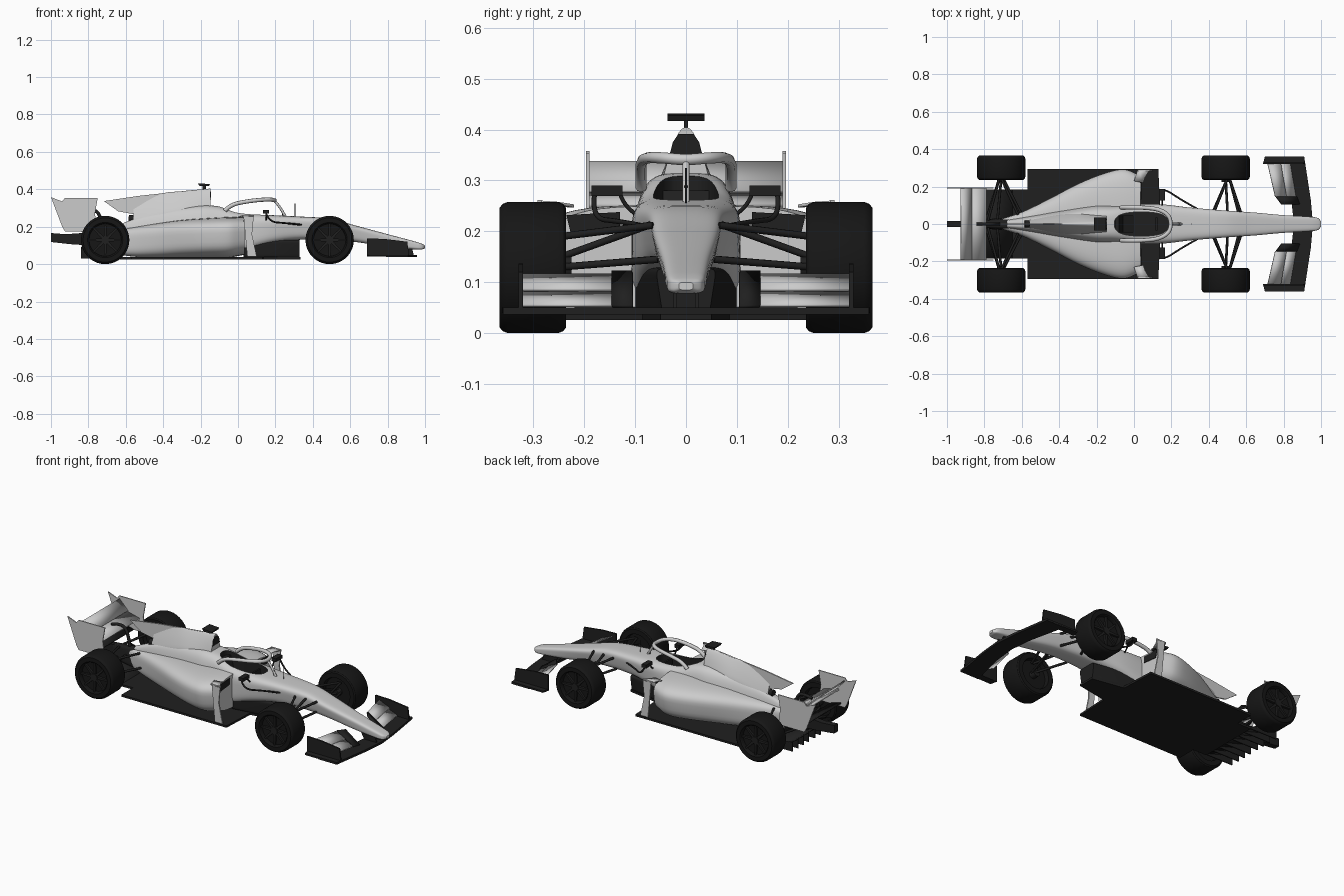
import bpy, bmesh, math
from mathutils import Vector

if "Cube" in bpy.data.objects:
    bpy.data.objects.remove(bpy.data.objects["Cube"])


def mat(name, c):
    m = bpy.data.materials.new(name)
    m.diffuse_color = (c, c, c, 1)
    m.use_nodes = True
    m.node_tree.nodes["Principled BSDF"].inputs["Base Color"].default_value = m.diffuse_color
    return m


PALE, DARK, TYRE = mat("pale", 0.62), mat("dark", 0.014), mat("tyre", 0.008)


def finish(name, bm, m, mirror=False, angle=35):
    bmesh.ops.recalc_face_normals(bm, faces=bm.faces[:])
    me = bpy.data.meshes.new(name)
    bm.to_mesh(me)
    bm.free()
    me.materials.append(m)
    ob = bpy.data.objects.new(name, me)
    bpy.context.collection.objects.link(ob)
    if mirror:
        ob.modifiers.new("mirror", 'MIRROR').use_axis = (False, True, False)
    smooth(ob, angle)
    return ob


def smooth(ob, angle=35):
    bpy.ops.object.select_all(action='DESELECT')
    bpy.context.view_layer.objects.active = ob
    ob.select_set(True)
    bpy.ops.object.shade_smooth_by_angle(angle=math.radians(angle))


def plate(name, axis, pts, lo, hi, m=DARK, mirror=False):
    """Extrude a 2D outline along an axis."""
    put = {'x': lambda p, d: (d, p[0], p[1]), 'y': lambda p, d: (p[0], d, p[1]),
           'z': lambda p, d: (p[0], p[1], d)}[axis]
    bm = bmesh.new()
    a, b = [[bm.verts.new(put(p, d)) for p in pts] for d in (lo, hi)]
    bm.faces.new(a)
    bm.faces.new(b)
    for i in range(len(pts)):
        j = (i + 1) % len(pts)
        bm.faces.new((a[i], a[j], b[j], b[i]))
    return finish(name, bm, m, mirror)


def box(name, x, y, z, m=DARK, mirror=False):
    return plate(name, 'z', [(x[0], y[0]), (x[1], y[0]), (x[1], y[1]), (x[0], y[1])], z[0], z[1], m, mirror)


def sym(pts):
    return pts + [(x, -y) for x, y in reversed(pts)]


def sheet(name, pts, m, thick=0.006, mirror=True):
    """Thin panel through 3D corner points."""
    bm = bmesh.new()
    bm.faces.new([bm.verts.new(p) for p in pts])
    ob = finish(name, bm, m, mirror)
    s = ob.modifiers.new("thickness", 'SOLIDIFY')
    s.thickness, s.offset = thick, 0
    return ob


def loft(name, secs, n, m=PALE, seg=48, sub=6):
    """Rounded body through sections (x, half width low, half width high, z low, z high)."""
    rows = []
    for i in range(len(secs) - 1):
        p0, p1, p2, p3 = (Vector(secs[max(0, min(len(secs) - 1, k))]) for k in range(i - 1, i + 3))
        h = p2[0] - p1[0]
        m1 = (p2 - p0) * (h / (p2[0] - p0[0]))
        m2 = (p3 - p1) * (h / (p3[0] - p1[0]))
        for s in range(sub):
            t = s / sub
            rows.append(p1 * (2*t**3 - 3*t**2 + 1) + m1 * (t**3 - 2*t*t + t)
                        + p2 * (3*t*t - 2*t**3) + m2 * (t**3 - t*t))
    rows.append(Vector(secs[-1]))
    bm = bmesh.new()
    rings = []
    for x, wb, wt, zb, zt in rows:
        ring = []
        for k in range(seg):
            a = 2 * math.pi * (k + 0.5) / seg
            u, v = (math.copysign(abs(f(a)) ** (2 / n), f(a)) for f in (math.cos, math.sin))
            w = wb + (wt - wb) * (v + 1) / 2
            ring.append(bm.verts.new((x, u * w, zb + (zt - zb) * (v + 1) / 2)))
        rings.append(ring)
    for a, b in zip(rings, rings[1:]):
        for k in range(seg):
            j = (k + 1) % seg
            bm.faces.new((a[k], a[j], b[j], b[k]))
    bm.faces.new(rings[0])
    bm.faces.new(rings[-1])
    return finish(name, bm, m)


def tube(name, pts, r, m=DARK, mirror=True, curved=False):
    cu = bpy.data.curves.new(name, 'CURVE')
    cu.dimensions, cu.bevel_depth, cu.bevel_resolution, cu.use_fill_caps = '3D', r, 2, True
    sp = cu.splines.new('NURBS' if curved else 'POLY')
    sp.points.add(len(pts) - 1)
    for p, q in zip(sp.points, pts):
        p.co = (*q, 1)
    if curved:
        sp.use_endpoint_u, sp.order_u = True, 3
    cu.materials.append(m)
    ob = bpy.data.objects.new(name, cu)
    bpy.context.collection.objects.link(ob)
    if mirror:
        ob.modifiers.new("mirror", 'MIRROR').use_axis = (False, True, False)


# Main bodywork: nose and chassis, sidepods, airbox, fin
hull = loft("chassis_and_nose", [(1.0, .014, .014, .085, .1), (.985, .031, .031, .079, .108),
    (.95, .038, .038, .078, .12), (.8, .042, .05, .092, .16), (.63, .05, .068, .118, .206),
    (.49, .058, .078, .13, .243), (.3, .075, .094, .128, .256), (.15, .1, .108, .1, .264),
    (0, .11, .105, .05, .278), (-.1, .12, .09, .05, .308), (-.2, .13, .085, .05, .314),
    (-.4, .1, .055, .05, .288), (-.55, .06, .035, .06, .245), (-.68, .03, .02, .08, .19)], 4)
pods = loft("sidepods", [(.035, .24, .27, .05, .25), (-.05, .27, .305, .035, .252),
    (-.15, .255, .285, .035, .247), (-.3, .195, .225, .035, .236), (-.45, .125, .142, .035, .215),
    (-.6, .06, .066, .045, .19), (-.75, .012, .015, .08, .165)], 3.6)
loft("airbox_cover", [(-.148, .058, .018, .26, .404), (-.3, .075, .012, .25, .39),
    (-.42, .065, .007, .22, .374), (-.56, .035, .004, .19, .3)], 2.8)
plate("engine_fin", 'y', [(-.23, .397), (-.53, .365), (-.717, .337), (-.64, .282), (-.53, .262), (-.3, .27)], -.004, .004, PALE)
plate("airbox_inlet", 'x', [(-.034, .343), (.034, .343), (.026, .375), (.015, .391), (-.015, .391), (-.026, .375)], -.15, -.144)
plate("sidepod_inlet", 'x', [(.13, .2), (.225, .19), (.235, .232), (.13, .238)], .03, .039, DARK, True)

# Cockpit opening cut through the bodywork, lined dark
oval = []
for k in range(40):
    c, s = math.cos(k * math.pi / 20), math.sin(k * math.pi / 20)
    oval.append((.04 + .145 * math.copysign(abs(c) ** .75, c), .064 * math.copysign(abs(s) ** .75, s)))
cutter = plate("cockpit_cutter", 'z', oval, .17, .42)
for ob in (hull, pods):
    b = ob.modifiers.new("cockpit", 'BOOLEAN')
    b.operation, b.object, b.solver, b.material_mode = 'DIFFERENCE', cutter, 'EXACT', 'TRANSFER'
    bpy.context.view_layer.objects.active = ob
    bpy.ops.object.modifier_apply(modifier="cockpit")
    smooth(ob, 38)
bpy.data.objects.remove(cutter)
plate("seat", 'y', [(-.1, .175), (.0, .175), (-.06, .21), (-.08, .28), (-.1, .28)], -.045, .045)
box("steering_wheel", (.115, .125), (-.035, .035), (.215, .255))

# Head protection hoop
half = [(-.07, .088, .285), (-.04, .089, .318), (.05, .088, .336), (.13, .08, .345), (.185, .05, .345)]
tube("halo_hoop", half + [(.2, 0, .34)] + [(x, -y, z) for x, y, z in reversed(half)], .011, PALE, False, True)
tube("halo_pillar", [(.195, 0, .338), (.225, 0, .31), (.255, 0, .25)], .007, PALE, False, True)

# Roof camera, mirrors, sensors
box("camera_stalk", (-.19, -.17), (-.004, .004), (.39, .42))
plate("camera_pod", 'y', [(-.215, .432), (-.15, .428), (-.155, .417), (-.205, .417)], -.036, .036)
box("mirror", (.135, .165), (.125, .186), (.27, .29), DARK, True)
tube("mirror_stalk", [(.15, .13, .275), (.15, .122, .25), (.15, .1, .235)], .004, curved=True)
tube("mirror_guide", [(.15, .18, .27), (.17, .185, .225), (.25, .13, .22), (.34, .08, .21)], .005, curved=True)
tube("antenna", [(.305, 0, .25), (.305, 0, .325)], .002, mirror=False)
tube("nose_sensor", [(.24, 0, .25), (.24, 0, .29)], .004, mirror=False)

# Turning board and shoulder winglet beside each sidepod
plate("side_board", 'y', [(.03, .25), (.02, .262), (.085, .262), (.075, .16), (.1, .04), (.05, .04)], .284, .292, PALE, True)
sheet("shoulder_winglet", [(.0, .23, .25), (.05, .22, .25), (.06, .25, .255), (.085, .292, .258), (.02, .292, .258)], PALE)

# Floor, keel and diffuser
plate("floor", 'z', sym([(.335, .05), (.14, .085), (.13, .295), (-.57, .295), (-.57, .185), (-.66, .185)]), .026, .038)
loft("keel", [(.33, .045, .06, .032, .128), (.22, .07, .078, .032, .13), (.03, .1, .1, .032, .12)], 8, DARK)
sheet("diffuser_roof", [(-.65, -.185, .036), (-.65, .185, .036), (-.84, .185, .09), (-.84, -.185, .09)], DARK, .008, False)
for i, y in enumerate((.03, .08, .13, .182)):
    plate(f"diffuser_fin_{i}", 'y', [(-.62, .028), (-.66, .04), (-.84, .092), (-.84, .03)], y - .003, y + .003, DARK, True)

# Gearbox, tail structure and exhaust
loft("gearbox", [(-.58, .04, .03, .06, .19), (-.7, .035, .025, .07, .18), (-.82, .025, .018, .09, .172)], 5, DARK)
plate("tail_structure", 'y', [(-1, .118), (-1, .166), (-.92, .16), (-.78, .17), (-.78, .1), (-.88, .105)], -.017, .017)
tube("exhaust", [(-.48, 0, .235), (-.585, 0, .243)], .02, mirror=False)
tube("wing_pylon", [(-.72, .0, .17), (-.73, .0, .25), (-.77, .0, .3), (-.84, .0, .28)], .009, mirror=False, curved=True)

# Rear wing
plate("rear_wing_endplate", 'y', [(-1, .358), (-.94, .335), (-.925, .354), (-.75, .354), (-.765, .27),
    (-.755, .2), (-.78, .175), (-.925, .175), (-.94, .2)], .19, .196, PALE, True)
for name, a, b, t in (("rear_wing_main", (-.79, .25), (-.885, .274), .01), ("rear_wing_flap", (-.868, .278), (-.925, .336), .007)):
    sheet(name, [(a[0], -.19, a[1]), (a[0], .19, a[1]), (b[0], .19, b[1]), (b[0], -.19, b[1])], PALE, t, False)
sheet("beam_wing", [(-.83, -.19, .175), (-.83, .19, .175), (-.9, .19, .195), (-.9, -.19, .195)], DARK, .007, False)

# Front wing
plate("front_wing_main", 'z', sym([(.957, 0), (.945, .13), (.91, .36), (.79, .36), (.84, .14), (.855, 0)]), .037, .05)
plate("front_wing_foot", 'z', [(.91, .32), (.905, .36), (.7, .362), (.69, .32)], .04, .05, DARK, True)
plate("front_wing_endplate", 'y', [(.69, .045), (.69, .137), (.78, .135), (.905, .12), (.915, .045)], .32, .329, DARK, True)
for i, (d0, z0, d1, z1) in enumerate(((0, .054, .055, .08), (.05, .085, .11, .115))):
    sheet(f"front_wing_flap_{i}", [(.865 - d0, .145, z0), (.835 - d0, .32, z0), (.825 - d1, .32, z1), (.865 - d1, .145, z1)], PALE)
sheet("front_wing_inner_panel", [(.885, .105, .052), (.87, .145, .052), (.76, .145, .12), (.79, .105, .12)], DARK, .008)
plate("nose_pylon", 'y', [(.94, .045), (.93, .09), (.83, .1), (.86, .045)], .018, .025, DARK, True)

# Wheels: revolved tyre and rim with spokes
prof = [(.0, .262), (.085, .26), (.09, .236), (.118, .236), (.125, .241), (.129, .252), (.129, .35), (.125, .36),
        (.118, .366), (.094, .366), (.09, .362), (.086, .345), (.0, .34)]
for name, cx in (("front", .49), ("rear", -.71)):
    bm = bmesh.new()
    vs = [bm.verts.new((cx + r, y, .129)) for r, y in prof]
    es = [bm.edges.new(e) for e in zip(vs, vs[1:])]
    bmesh.ops.spin(bm, geom=vs + es, cent=(cx, 0, .129), axis=(0, 1, 0), angle=2 * math.pi, steps=56)
    bmesh.ops.remove_doubles(bm, verts=bm.verts[:], dist=1e-5)
    finish(name + "_tyre", bm, TYRE, True, 30)
    for k in range(8):
        a = k * math.pi / 4
        c, s = math.cos(a), math.sin(a)
        pts = [(cx + r * c - w * s, .129 + r * s + w * c) for r, w in ((.015, -.008), (.088, -.005), (.088, .005), (.015, .008))]
        plate(f"{name}_spoke_{k}", 'y', pts, .335, .356, DARK, True)
    hub = [(cx + .022 * math.cos(k * math.pi / 8), .129 + .022 * math.sin(k * math.pi / 8)) for k in range(16)]
    plate(name + "_hub", 'y', hub, .225, .36, DARK, True)

# Suspension arms: inner end to outer end
arms = [((.57, .065, .212), (.51, .245, .19)), ((.43, .068, .212), (.5, .245, .19)), ((.56, .055, .145), (.51, .245, .13)),
        ((.42, .06, .145), (.5, .245, .13)), ((.5, .065, .215), (.49, .245, .15)),
        ((-.62, .05, .18), (-.71, .245, .18)), ((-.78, .02, .165), (-.72, .245, .18)), ((-.6, .05, .1), (-.7, .245, .1)),
        ((-.79, .02, .105), (-.72, .245, .1)), ((-.73, .02, .13), (-.71, .245, .129))]
for i, (a, b) in enumerate(arms):
    tube(f"suspension_arm_{i}", [a, b], .007)
